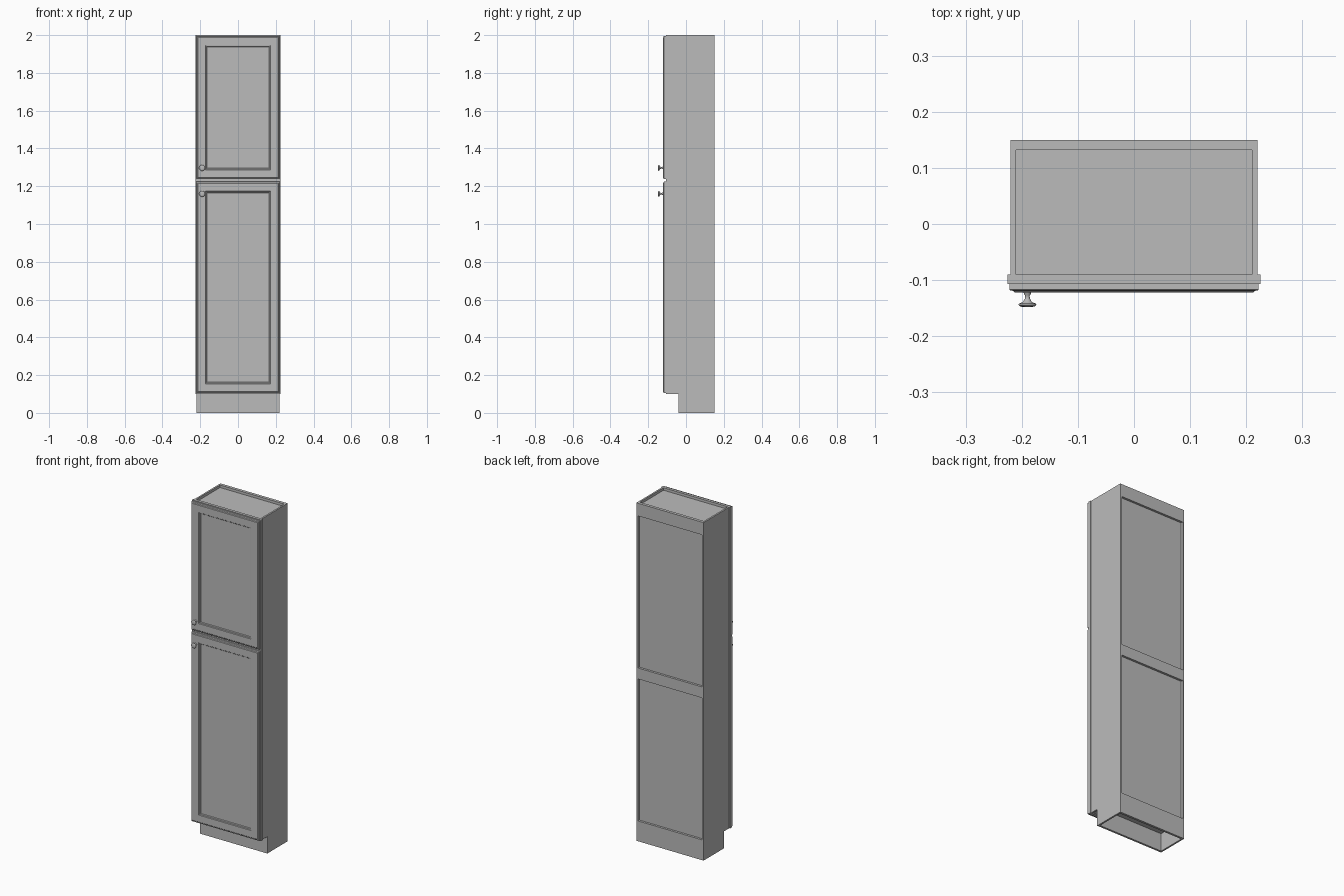
import bpy, bmesh, math
from mathutils import Matrix

cube = bpy.data.objects.get("Cube")
if cube:
    bpy.data.objects.remove(cube, do_unlink=True)

grey = bpy.data.materials.new("cabinet grey")
grey.use_nodes = True
grey.diffuse_color = (0.5, 0.5, 0.5, 1)
grey.node_tree.nodes["Principled BSDF"].inputs["Base Color"].default_value = (0.5, 0.5, 0.5, 1)


def finish(bm, name):
    bmesh.ops.recalc_face_normals(bm, faces=bm.faces)
    mesh = bpy.data.meshes.new(name)
    bm.to_mesh(mesh)
    bm.free()
    mesh.materials.append(grey)
    obj = bpy.data.objects.new(name, mesh)
    bpy.context.collection.objects.link(obj)
    return obj


def box(name, x, y, z):
    """Board spanning the given (low, high) ranges."""
    bm = bmesh.new()
    spans = (x, y, z)
    size = [b - a for a, b in spans]
    mid = [(a + b) / 2 for a, b in spans]
    bmesh.ops.create_cube(bm, size=1, matrix=Matrix.Translation(mid) @ Matrix.Diagonal((*size, 1)))
    return finish(bm, name)


def side_panel(name, x0, x1):
    """Side board with the toe notch cut from its lower front corner."""
    outline = [(-0.04, 0), (0.15, 0), (0.15, 2), (-0.09, 2), (-0.09, 0.1), (-0.04, 0.1)]
    bm = bmesh.new()
    face = bm.faces.new([bm.verts.new((x0, y, z)) for y, z in outline])
    ext = bmesh.ops.extrude_face_region(bm, geom=[face])
    verts = [v for v in ext["geom"] if isinstance(v, bmesh.types.BMVert)]
    bmesh.ops.translate(bm, verts=verts, vec=(x1 - x0, 0, 0))
    return finish(bm, name)


def door(name, z0, z1, half=0.222, back=-0.107):
    """Door made of nested rectangles: (inset from the edge, distance forward)."""
    profile = [(0, 0), (0, 0.010), (0.002, 0.0115), (0.006, 0.012), (0.009, 0.015),
               (0.050, 0.015), (0.052, 0.012), (0.056, 0.011), (0.059, 0.007)]
    bm = bmesh.new()
    rings = []
    for inset, fwd in profile:
        x, y = half - inset, back - fwd
        rings.append([bm.verts.new(p) for p in ((-x, y, z0 + inset), (x, y, z0 + inset),
                                                (x, y, z1 - inset), (-x, y, z1 - inset))])
    for a, b in zip(rings, rings[1:]):
        for i in range(4):
            j = (i + 1) % 4
            bm.faces.new((a[i], a[j], b[j], b[i]))
    bm.faces.new(rings[0])
    bm.faces.new(rings[-1])
    return finish(bm, name)


def knob(name, x, z, segments=24):
    """Turned knob: (radius, y) profile spun around the y axis."""
    profile = [(0.007, -0.121), (0.006, -0.125), (0.004, -0.128), (0.0045, -0.133),
               (0.008, -0.139), (0.015, -0.142), (0.016, -0.144), (0.013, -0.147), (0.007, -0.148)]
    bm = bmesh.new()
    rings = []
    for r, y in profile:
        rings.append([bm.verts.new((x + r * math.cos(a), y, z + r * math.sin(a)))
                      for a in (math.tau * i / segments for i in range(segments))])
    for a, b in zip(rings, rings[1:]):
        for i in range(segments):
            j = (i + 1) % segments
            bm.faces.new((a[i], a[j], b[j], b[i]))
    bm.faces.new(rings[0])
    bm.faces.new(rings[-1])
    obj = finish(bm, name)
    bpy.ops.object.select_all(action='DESELECT')
    bpy.context.view_layer.objects.active = obj
    obj.select_set(True)
    bpy.ops.object.shade_smooth_by_angle(angle=math.radians(40))


# Carcass
side_panel("left_side", 0.21, 0.22)
side_panel("right_side", -0.22, -0.21)
inner = (-0.21, 0.21)
box("top_panel", inner, (-0.09, 0.137), (1.975, 1.985))
box("bottom_panel", inner, (-0.09, 0.137), (0.105, 0.118))
box("toe_board", inner, (-0.04, -0.028), (0, 0.105))

# Recessed back with its three rails
box("back_panel", inner, (0.132, 0.137), (0.105, 2))
for name, z in (("top", (1.925, 2)), ("middle", (0.96, 1.025)), ("bottom", (0, 0.12))):
    box(f"back_{name}_rail", inner, (0.137, 0.15), z)

# Face frame behind the doors
frame_y = (-0.107, -0.09)
for side, s in (("left", 1), ("right", -1)):
    box(f"{side}_frame_stile", tuple(sorted((s * 0.18, s * 0.225))), frame_y, (0.1, 2))
for name, z in (("top", (1.94, 2)), ("middle", (1.2, 1.26)), ("bottom", (0.1, 0.14))):
    box(f"frame_{name}_rail", (-0.18, 0.18), frame_y, z)

# Doors and knobs
door("upper_door", 1.237, 1.996)
door("lower_door", 0.104, 1.224)
knob("upper_knob", -0.19, 1.297)
knob("lower_knob", -0.19, 1.16)
